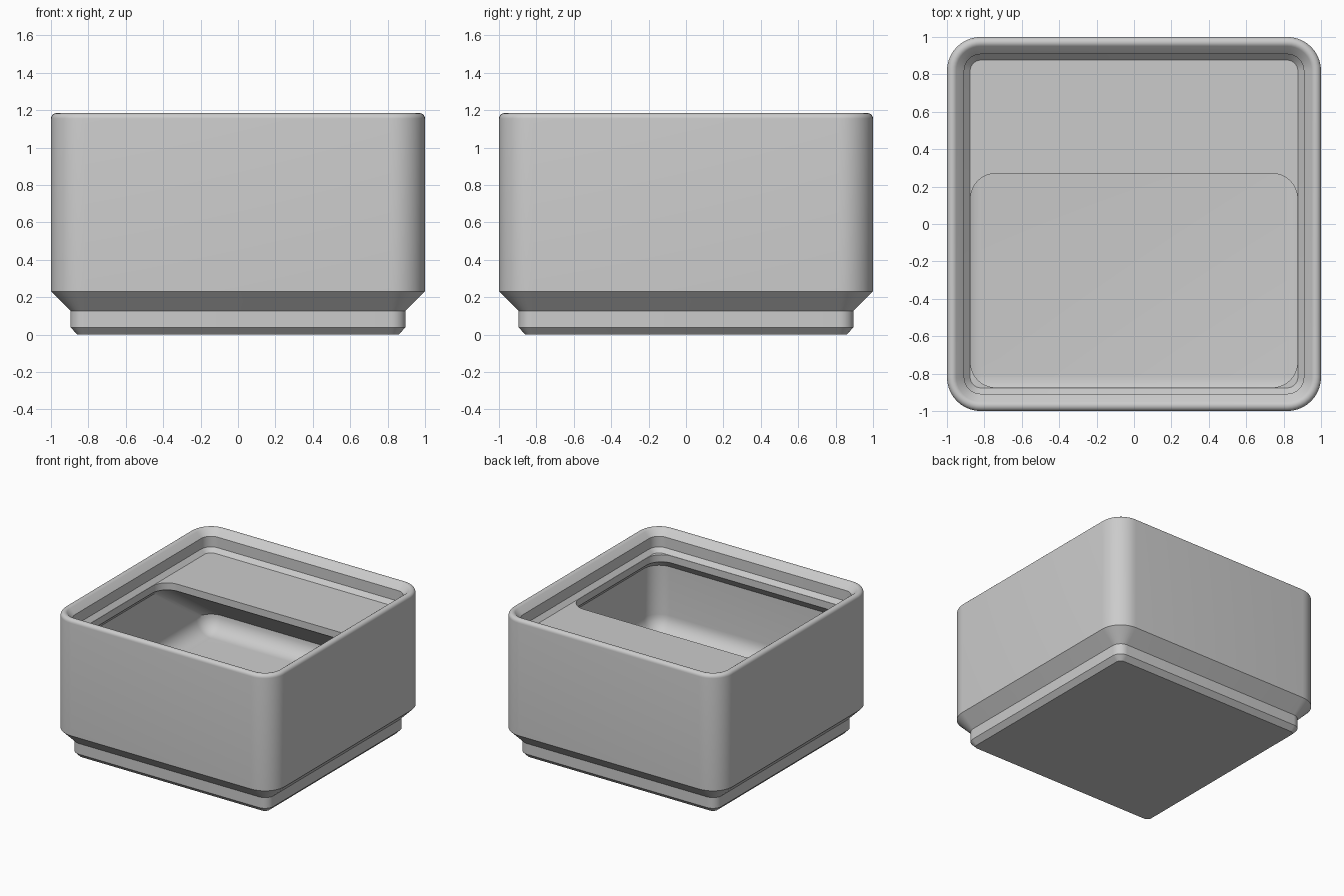
import bpy, bmesh, math

if "Cube" in bpy.data.objects:
    bpy.data.objects.remove(bpy.data.objects["Cube"])

SEG = 10          # segments per rounded corner
CORNER = 0.819    # shared centre of the outer corner arcs


def rounded_ring(bm, x, y0, y1, r, z):
    """Rounded rectangle of vertices, counter-clockwise from the right."""
    ring = []
    for q, (cx, cy) in enumerate([(x - r, y1 - r), (-x + r, y1 - r),
                                  (-x + r, y0 + r), (x - r, y0 + r)]):
        for i in range(SEG + 1):
            a = math.radians(90 * (q + i / SEG))
            ring.append(bm.verts.new((cx + r * math.cos(a), cy + r * math.sin(a), z)))
    return ring


bm = bmesh.new()
rings = []


def shell(half, z):
    rings.append(rounded_ring(bm, half, -half, half, half - CORNER, z))


# stepped foot and straight outer wall
for half, z in [(0.858, 0), (0.896, 0.039), (0.896, 0.127), (1.0, 0.231)]:
    shell(half, z)

# rounded rim, from the outer wall over to the inner slope
for i in range(9):
    a = math.radians(135 * i / 8)
    shell(0.971 + 0.029 * math.cos(a), 1.155 + 0.029 * math.sin(a))

# inner stacking lip down to the shelf
for half, z in [(0.908, 1.133), (0.908, 1.046), (0.876, 1.012)]:
    shell(half, z)

# opening, lip support and the sloping underside of the rear shelf
R = 0.135
for x, back, z in [(0.874, 0.27, 1.012), (0.874, 0.27, 0.954),
                   (0.954, 0.38, 0.874), (0.954, 0.954, 0.472)]:
    rings.append(rounded_ring(bm, x, -x, back, R, z))

# filleted floor of the compartment
for i in range(1, 9):
    a = math.radians(90 * i / 8)
    d = R * (1 - math.cos(a))
    h = 0.954 - d
    rings.append(rounded_ring(bm, h, -h, h, max(R - d, 0.001), 0.472 - R * math.sin(a)))

# skin the rings and cap both ends
n = len(rings[0])
for lo, hi in zip(rings, rings[1:]):
    for i in range(n):
        j = (i + 1) % n
        bm.faces.new((lo[i], lo[j], hi[j], hi[i]))
bm.faces.new(rings[0][::-1])
bm.faces.new(rings[-1])

mesh = bpy.data.meshes.new("storage_bin")
bm.to_mesh(mesh)
bm.free()
storage_bin = bpy.data.objects.new("storage_bin", mesh)
bpy.context.collection.objects.link(storage_bin)

# plain grey plastic
grey = bpy.data.materials.new("grey_plastic")
grey.diffuse_color = (0.6, 0.6, 0.6, 1)
grey.use_nodes = True
grey.node_tree.nodes["Principled BSDF"].inputs["Base Color"].default_value = grey.diffuse_color
mesh.materials.append(grey)

bpy.context.view_layer.objects.active = storage_bin
storage_bin.select_set(True)
bpy.ops.object.shade_smooth_by_angle(angle=math.radians(30))
